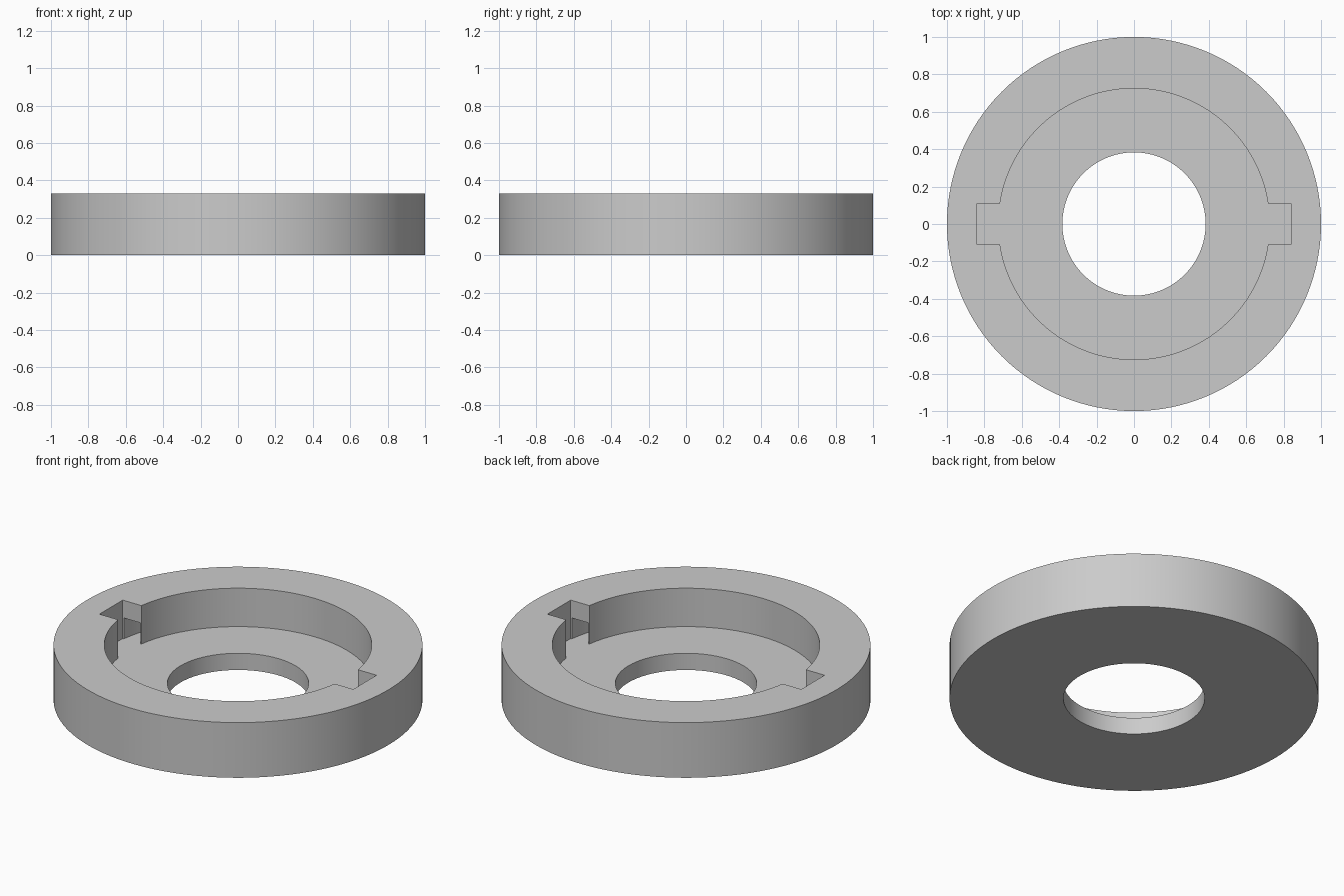
import bpy, bmesh
from math import sin, cos, asin, pi, radians

OUTER_R, HOLE_R, RECESS_R, SLOT_R = 1.0, 0.383, 0.725, 0.84
SLOT_HALF = 0.11
HEIGHT, FLOOR_Z, GROOVE_TOP = 0.33, 0.10, 0.225
SEGMENTS = 128

cube = bpy.data.objects.get("Cube")
if cube:
    bpy.data.objects.remove(cube, do_unlink=True)

grey = bpy.data.materials.new("plain grey")
grey.use_nodes = True
colour = (0.6, 0.6, 0.6, 1)
grey.diffuse_color = colour
grey.node_tree.nodes["Principled BSDF"].inputs["Base Color"].default_value = colour


def arc(radius, start, end, steps):
    return [(radius * cos(start + (end - start) * i / steps),
             radius * sin(start + (end - start) * i / steps)) for i in range(steps + 1)]


def prism(name, outline, low, high):
    """Extrude a counter-clockwise outline between two heights."""
    bm = bmesh.new()
    base = bm.faces.new([bm.verts.new((x, y, low)) for x, y in outline])
    grown = bmesh.ops.extrude_face_region(bm, geom=[base], use_keep_orig=True)
    tops = [v for v in grown["geom"] if isinstance(v, bmesh.types.BMVert)]
    bmesh.ops.translate(bm, verts=tops, vec=(0, 0, high - low))
    bmesh.ops.recalc_face_normals(bm, faces=bm.faces)
    mesh = bpy.data.meshes.new(name)
    bm.to_mesh(mesh)
    bm.free()
    mesh.materials.append(grey)
    obj = bpy.data.objects.new(name, mesh)
    bpy.context.collection.objects.link(obj)
    return obj


def circle(radius):
    return arc(radius, 0, 2 * pi, SEGMENTS)[:-1]


# Recess outline: a circle with a square key slot on each side
edge = asin(SLOT_HALF / RECESS_R)
recess = []
for side in (1, -1):
    half = [(SLOT_R, -SLOT_HALF), (SLOT_R, SLOT_HALF)]
    half += arc(RECESS_R, edge, pi - edge, SEGMENTS // 2)
    recess += [(side * x, side * y) for x, y in half]

# Hidden locking groove leading off each slot, behind a thin wall
start, end = -radians(7), -radians(45)
groove = arc(SLOT_R, end, start, 12) + arc(RECESS_R + 0.005, start, end, 12)

body = prism("locking_ring", circle(OUTER_R), 0, HEIGHT)
cutters = [
    prism("recess_cutter", recess, FLOOR_Z, HEIGHT + 0.1),
    prism("hole_cutter", circle(HOLE_R), -0.1, HEIGHT + 0.1),
]
for side, label in ((1, "left"), (-1, "right")):
    outline = [(side * x, side * y) for x, y in groove]
    cutters.append(prism(label + "_groove_cutter", outline, FLOOR_Z, GROOVE_TOP))

bpy.context.view_layer.objects.active = body
body.select_set(True)
for cutter in cutters:
    cutter.hide_render = True
    cut = body.modifiers.new(cutter.name, "BOOLEAN")
    cut.operation, cut.solver, cut.object = "DIFFERENCE", "EXACT", cutter
    bpy.ops.object.modifier_apply(modifier=cut.name)
    bpy.data.objects.remove(cutter, do_unlink=True)

bpy.ops.object.shade_smooth_by_angle(angle=radians(30))
